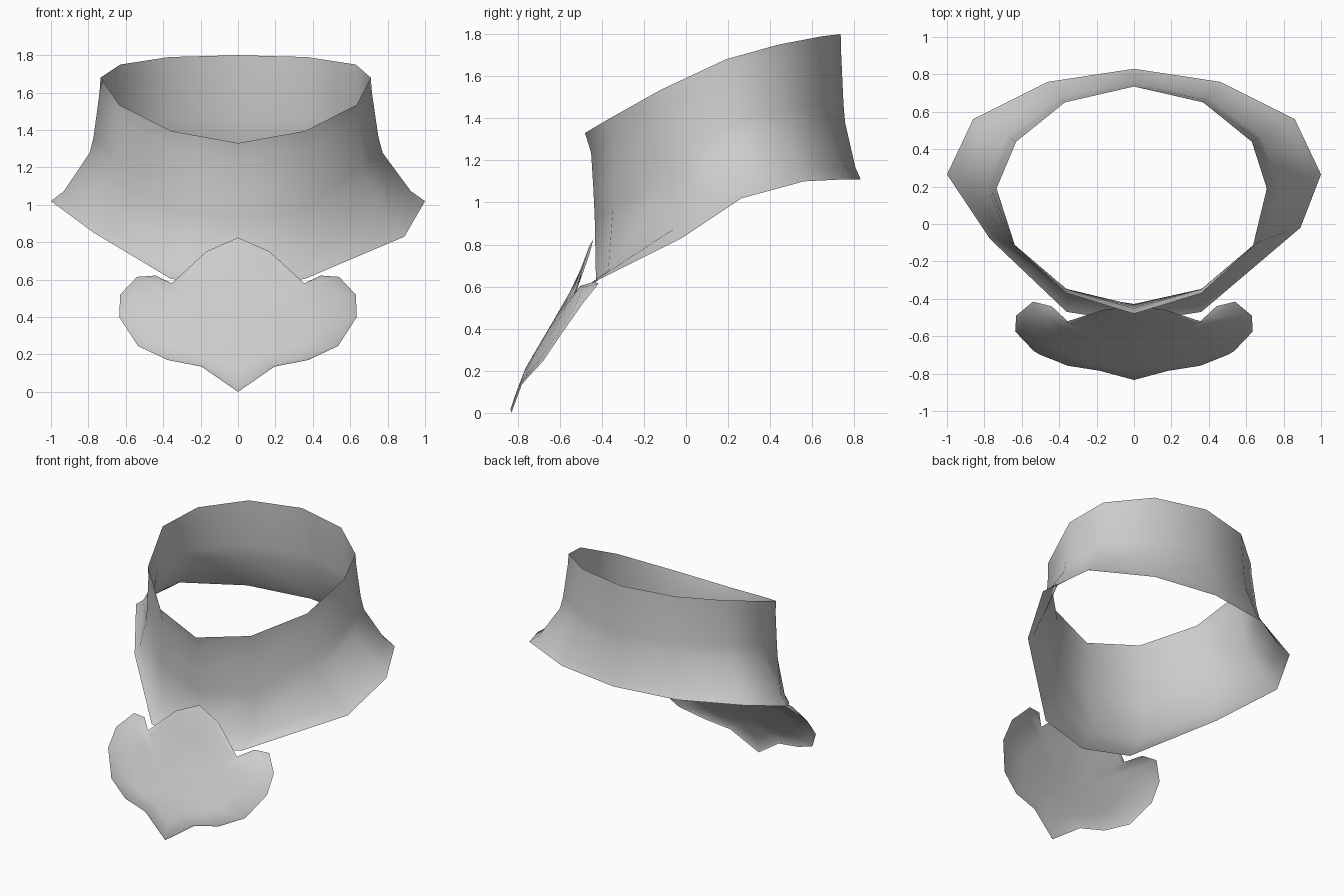
import bpy
from mathutils import Vector

cube = bpy.data.objects.get("Cube")
if cube:
    bpy.data.objects.remove(cube, do_unlink=True)

grey = bpy.data.materials.new("Cloth grey")
grey.use_nodes = True
grey.diffuse_color = (0.6, 0.6, 0.6, 1)
grey.node_tree.nodes["Principled BSDF"].inputs["Base Color"].default_value = (0.6, 0.6, 0.6, 1)


def make_part(name, verts, faces):
    mesh = bpy.data.meshes.new(name)
    mesh.from_pydata(verts, [], faces)
    mesh.materials.append(grey)
    obj = bpy.data.objects.new(name, mesh)
    bpy.context.collection.objects.link(obj)
    bpy.ops.object.select_all(action="DESELECT")
    obj.select_set(True)
    bpy.context.view_layer.objects.active = obj
    bpy.ops.object.shade_smooth_by_angle(angle=1.3)


def mirrored_loop(half):
    """Close a half outline (first and last point on the centre line)."""
    pts = [Vector(p) for p in half]
    return pts + [Vector((-p.x, p.y, p.z)) for p in pts[-2:0:-1]]


def bridge(rings, n):
    """Quads between successive closed rings of n vertices."""
    return [(r * n + i, (r + 1) * n + i, (r + 1) * n + (i + 1) % n, r * n + (i + 1) % n)
            for r in range(rings - 1) for i in range(n)]


# Collar: slanted neck rim and flared lower hem, from back to front
rim = mirrored_loop([(0, .735, 1.80), (.37, .65, 1.79), (.63, .44, 1.75), (.71, .19, 1.68),
                     (.635, -.12, 1.535), (.36, -.37, 1.395), (0, -.48, 1.33)])
hem = mirrored_loop([(0, .83, 1.11), (.46, .76, 1.11), (.86, .56, 1.10), (1, .265, 1.02),
                     (.89, -.02, .83), (.36, -.47, .605), (0, -.525, .55)])
rim[9].x = -.735
hem[8] = Vector((-.77, -.08, .85))  # the hem sags inward on one side

# Each row: outward flare, drop, and at the front an inward pinch and a lift
rows = [(0, 0, 0, 0), (.02, .12, .03, 0), (.14, .48, .045, .15),
        (.22, .61, .055, .09), (.74, .92, .08, .01), (1, 1, 0, 0)]
verts = []
for flare, drop, pinch, lift in rows:
    for a, b in zip(rim, hem):
        p = a.lerp(b, flare)
        front = max(0, -p.y / .48)
        verts.append((p.x, p.y + pinch * front, a.z + (b.z - a.z) * (drop - lift * front)))
make_part("collar", verts, bridge(len(rows), len(rim)))

# Bib: lobed outline, with inner rings lying on a curved sheet
outline = mirrored_loop([(0, -.44, .825), (.17, -.46, .75), (.355, -.52, .58), (.44, -.44, .622),
                         (.54, -.415, .615), (.63, -.49, .52), (.635, -.575, .40), (.535, -.68, .245),
                         (.375, -.75, .17), (.195, -.78, .135), (0, -.83, 0)])
spine = [(0, -.84), (.19, -.775), (.40, -.655), (.58, -.54), (.83, -.445)]  # height, depth


def sheet(x, z):
    for (z0, y0), (z1, y1) in zip(spine, spine[1:]):
        if z <= z1:
            break
    return y0 + (y1 - y0) * (z - z0) / (z1 - z0) + .17 * x * x


centre = Vector((0, 0, .3))
verts = list(outline)
scales = (.94, .62, .3)
for s in scales:
    for p in outline:
        q = centre.lerp(p, s)
        verts.append((q.x, sheet(q.x, q.z), q.z))
n = len(outline)
faces = bridge(len(scales) + 1, n)
verts.append((0, sheet(0, centre.z), centre.z))
last = len(scales) * n
faces += [(last + i, len(verts) - 1, last + (i + 1) % n) for i in range(n)]
# Outline runs clockwise seen from the front, so flip to face forward
make_part("bib", verts, [f[::-1] for f in faces])
